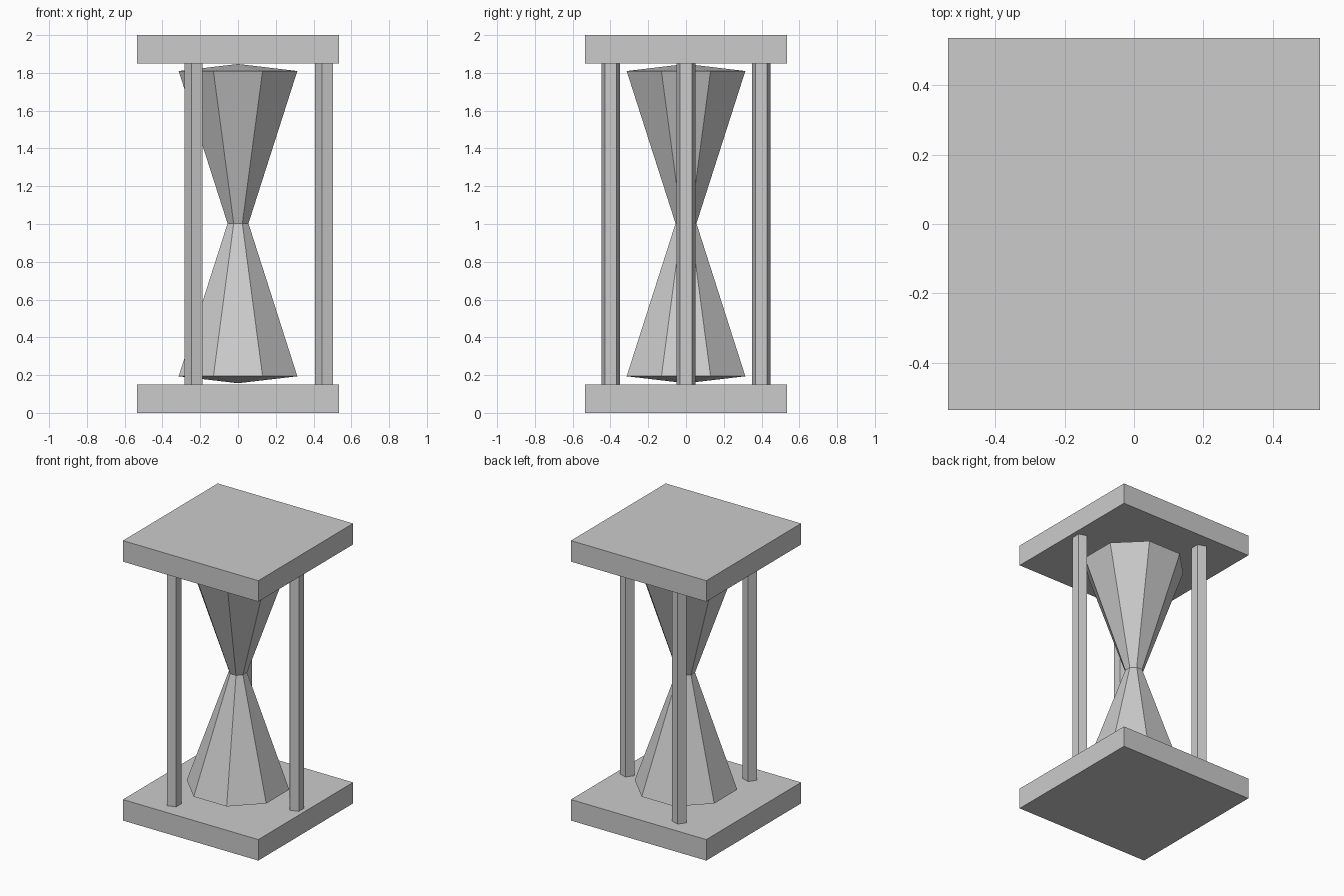
import bpy, bmesh
from math import cos, sin, pi, radians

if "Cube" in bpy.data.objects:
    bpy.data.objects.remove(bpy.data.objects["Cube"])


def new_object(name, bm):
    bmesh.ops.recalc_face_normals(bm, faces=bm.faces[:])
    mesh = bpy.data.meshes.new(name)
    bm.to_mesh(mesh)
    bm.free()
    obj = bpy.data.objects.new(name, mesh)
    bpy.context.collection.objects.link(obj)
    return obj


def lathe(name, rings, sides, start, center=(0, 0), tips=None):
    """Flat-faced turned shape from (radius, z) rings, with flat or pointed ends."""
    bm = bmesh.new()
    cx, cy = center
    loops = []
    for r, z in rings:
        angles = [start + 2 * pi * i / sides for i in range(sides)]
        loops.append([bm.verts.new((cx + r * cos(a), cy + r * sin(a), z)) for a in angles])
    for lo, hi in zip(loops, loops[1:]):
        for i in range(sides):
            j = (i + 1) % sides
            bm.faces.new((lo[i], lo[j], hi[j], hi[i]))
    for k, loop in enumerate((loops[0], loops[-1])):
        if tips:
            tip = bm.verts.new((cx, cy, tips[k]))
            for i in range(sides):
                bm.faces.new((loop[i], loop[(i + 1) % sides], tip))
        else:
            bm.faces.new(loop)
    return new_object(name, bm)


# Square end plates
for name, z in (("bottom_plate", 0.075), ("top_plate", 1.925)):
    bm = bmesh.new()
    bmesh.ops.create_cube(bm, size=1)
    bmesh.ops.scale(bm, vec=(1.07, 1.07, 0.15), verts=bm.verts)
    bmesh.ops.translate(bm, vec=(0, 0, z), verts=bm.verts)
    new_object(name, bm)

# Eight-sided glass with a narrow waist and shallow pointed ends
lathe("glass_bulbs", [(0.34, 0.194), (0.06, 1.003), (0.34, 1.81)],
      8, pi / 8, tips=(0.157, 1.847))

# Three five-sided posts, all turned the same way
for n in range(3):
    a = radians(120 * n)
    lathe(f"post_{n + 1}", [(0.052, 0.15), (0.052, 1.85)],
          5, pi, center=(0.46 * cos(a), 0.46 * sin(a)))
